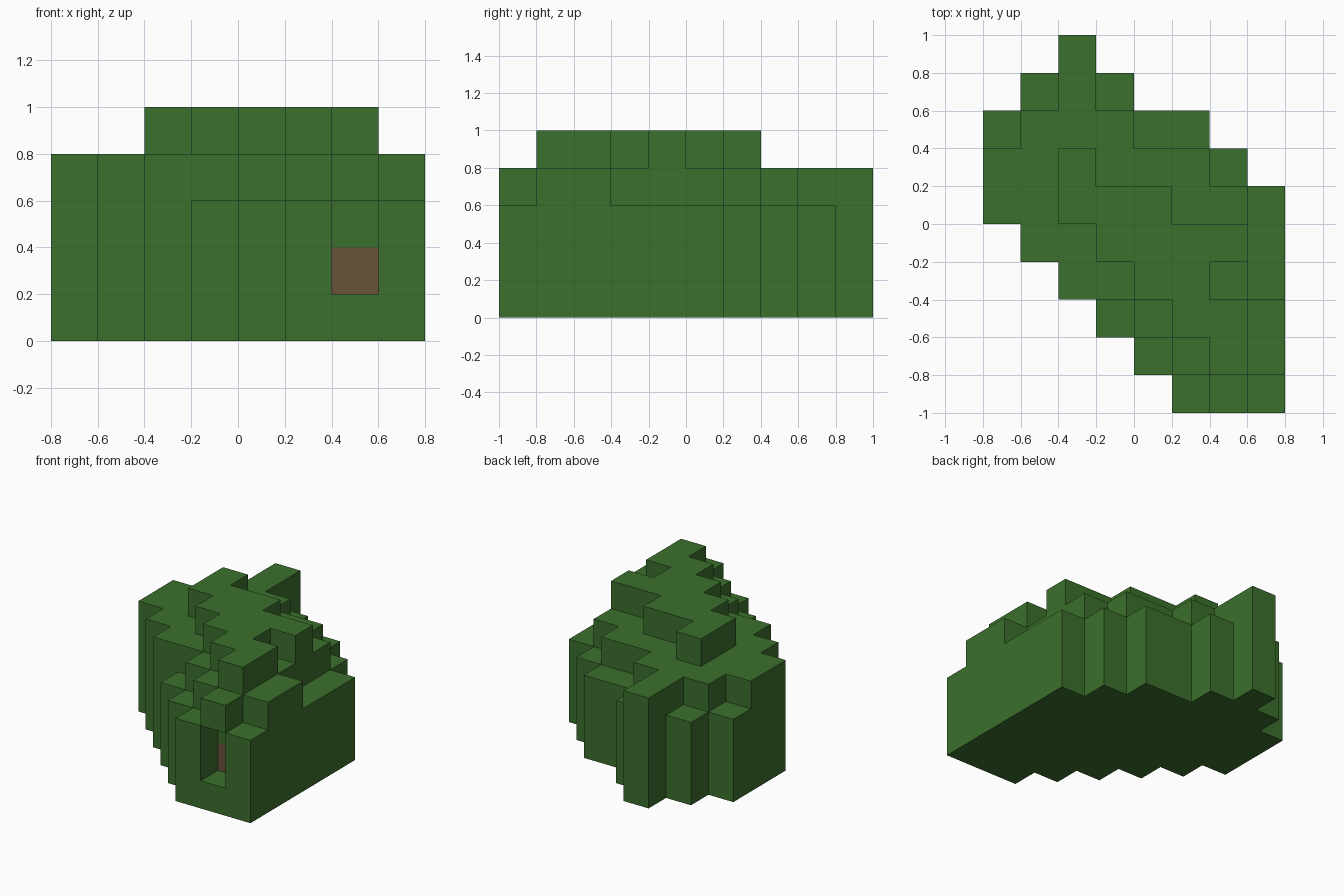
import bpy
import bmesh
from mathutils import Vector

cube = bpy.data.objects.get("Cube")
if cube:
    bpy.data.objects.remove(cube, do_unlink=True)

CELL = 0.2

# Plan of the hedge, back row first: low shoulder, body, ridge
PLAN = [
    "..b.....",
    ".lbl....",
    "lbbbll..",
    "bbrbbbl.",
    "bbrrrbbl",
    ".bbrrrrl",
    "..bbrrbl",
    "...lbrrb",
    "....lbrb",
    ".....lbl",
]
LEVELS = {".": 0, "l": 3, "b": 4, "r": 5}
ROWS, COLS = len(PLAN), len(PLAN[0])


def make_material(name, rgb):
    mat = bpy.data.materials.new(name)
    mat.use_nodes = True
    color = (*rgb, 1.0)
    mat.diffuse_color = color
    bsdf = mat.node_tree.nodes["Principled BSDF"]
    bsdf.inputs["Base Color"].default_value = color
    bsdf.inputs["Roughness"].default_value = 0.9
    return mat


def build_blocks(name, cells, filled, mat):
    """Skin a set of cubic cells, skipping faces that touch a filled cell."""
    bm = bmesh.new()
    origin = Vector((-COLS / 2, -ROWS / 2, 0))
    for cell in sorted(cells):
        centre = Vector(cell) + origin + Vector((0.5, 0.5, 0.5))
        for axis in range(3):
            for sign in (-1, 1):
                normal = Vector((0, 0, 0))
                normal[axis] = sign
                neighbour = tuple(int(c + n) for c, n in zip(cell, normal))
                if neighbour in filled:
                    continue
                u = Vector((0, 0, 0))
                u[(axis + 1) % 3] = 0.5
                v = normal.cross(u)
                mid = centre + normal * 0.5
                corners = (mid - u - v, mid + u - v, mid + u + v, mid - u + v)
                bm.faces.new([bm.verts.new(p * CELL) for p in corners])
    # Weld the cell faces into clean flat walls
    bmesh.ops.remove_doubles(bm, verts=bm.verts[:], dist=CELL / 100)
    bmesh.ops.dissolve_limit(bm, angle_limit=0.01, verts=bm.verts[:],
                             edges=bm.edges[:])
    mesh = bpy.data.meshes.new(name)
    bm.to_mesh(mesh)
    bm.free()
    mesh.materials.append(mat)
    obj = bpy.data.objects.new(name, mesh)
    bpy.context.collection.objects.link(obj)
    return obj


leaf_green = make_material("leaf green", (0.045, 0.162, 0.026))
bark_brown = make_material("bark brown", (0.136, 0.087, 0.038))

# Fill the plan upward into cells
filled = set()
for row, line in enumerate(reversed(PLAN)):
    for col, mark in enumerate(line):
        filled.update((col, row, level) for level in range(LEVELS[mark]))

# Front niche under the lintel, with the trunk showing at its back
filled -= {(6, 0, 1), (6, 0, 2)}
trunk = {(6, 1, 1)}

build_blocks("foliage", filled - trunk, filled, leaf_green)
build_blocks("trunk", trunk, filled, bark_brown)
